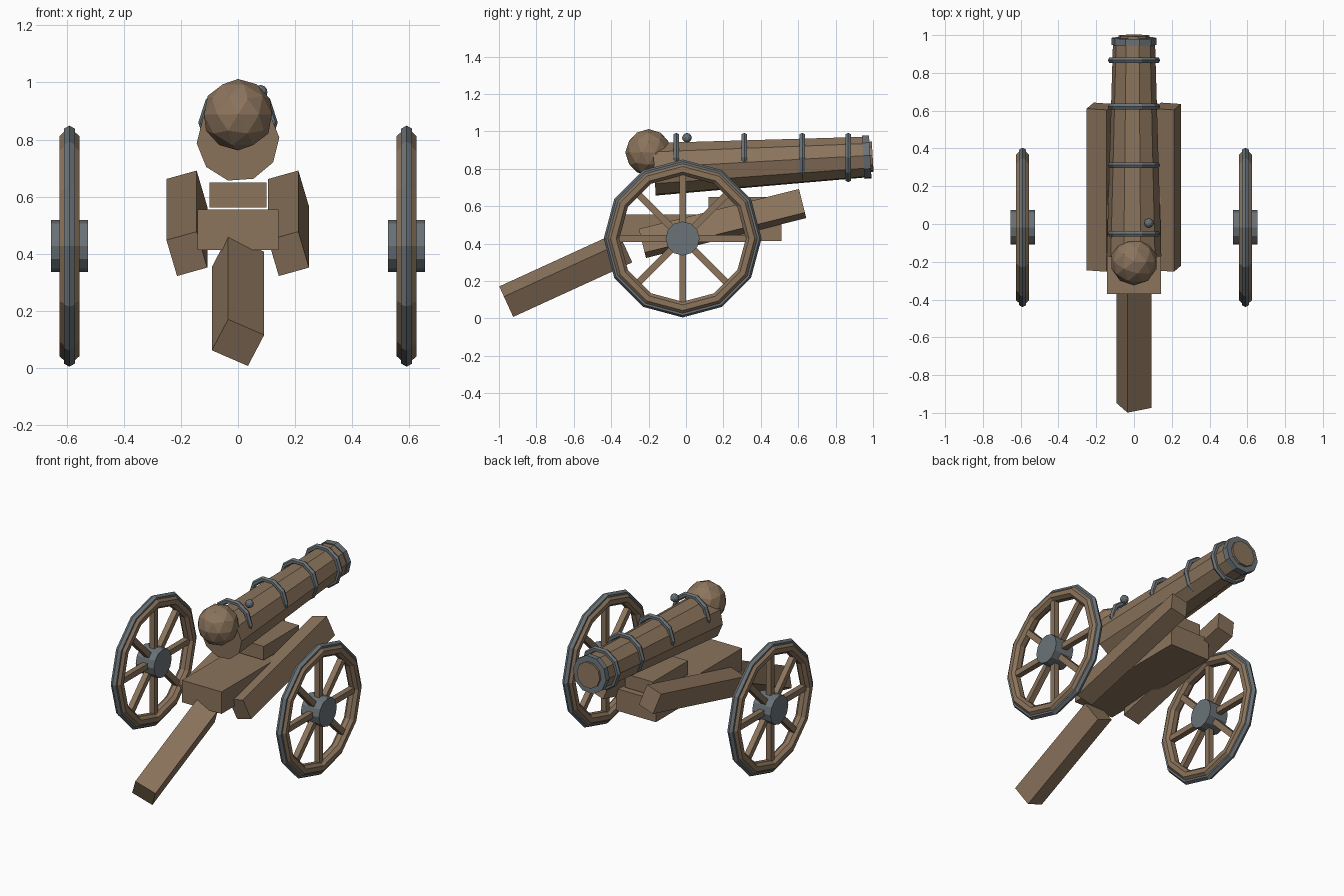
import bpy, bmesh
from math import cos, sin, pi, radians
from mathutils import Matrix, Euler, Vector

cube = bpy.data.objects.get("Cube")
if cube:
    bpy.data.objects.remove(cube, do_unlink=True)


def make_material(name, color):
    mat = bpy.data.materials.new(name)
    mat.use_nodes = True
    mat.diffuse_color = color
    mat.node_tree.nodes["Principled BSDF"].inputs["Base Color"].default_value = color
    return mat


WOOD = make_material("brown wood", (0.26, 0.175, 0.108, 1))
IRON = make_material("grey iron", (0.147, 0.172, 0.188, 1))


def finish(name, bm, mat, loc=(0, 0, 0), rot=(0, 0, 0)):
    bmesh.ops.recalc_face_normals(bm, faces=bm.faces)
    mesh = bpy.data.meshes.new(name)
    bm.to_mesh(mesh)
    bm.free()
    mesh.materials.append(mat)
    obj = bpy.data.objects.new(name, mesh)
    obj.location = loc
    obj.rotation_mode = 'YXZ'      # roll about the length first, then pitch
    obj.rotation_euler = rot
    bpy.context.collection.objects.link(obj)
    return obj


def box(name, size, loc, pitch=0, roll=0):
    bm = bmesh.new()
    bmesh.ops.create_cube(bm, size=1)
    bmesh.ops.scale(bm, vec=size, verts=bm.verts)
    return finish(name, bm, WOOD, loc, (radians(pitch), radians(roll), 0))


def ball(name, radius, loc, mat):
    bm = bmesh.new()
    bmesh.ops.create_icosphere(bm, subdivisions=2, radius=radius)
    return finish(name, bm, mat, loc)


def lathe(name, profile, sides, mat, loc, axis='Y', phase=0, pitch=0, ring=False):
    """Spin (along, radius) points round an axis; ring closes the profile."""
    bm = bmesh.new()
    loops = []
    for along, r in profile:
        loop = []
        for k in range(sides):
            a = radians(phase) + 2 * pi * k / sides
            c, s = r * cos(a), r * sin(a)
            loop.append(bm.verts.new((c, along, s) if axis == 'Y' else (along, c, s)))
        loops.append(loop)
    pairs = list(zip(loops, loops[1:]))
    if ring:
        pairs.append((loops[-1], loops[0]))
    else:
        bm.faces.new(loops[0])
        bm.faces.new(loops[-1])
    for p, q in pairs:
        for k in range(sides):
            n = (k + 1) % sides
            bm.faces.new((p[k], p[n], q[n], q[k]))
    return finish(name, bm, mat, loc, (radians(pitch), 0, 0))


def hex_section(radius, thick):
    return [(thick * sin(k * pi / 3), radius + thick * cos(k * pi / 3)) for k in range(6)]


# Barrel, muzzle and rounded breech
breech = (0, -0.17, 0.797)
TILT = 3.3
lathe("barrel", [(0, 0.145), (1.125, 0.112)], 10, WOOD, breech, phase=4, pitch=TILT)
lathe("muzzle_ring", [(1.12, 0.119), (1.157, 0.119)], 10, IRON, breech, phase=4, pitch=TILT)
lathe("muzzle_plug", [(1.1, 0.083), (1.17, 0.083)], 10, WOOD, breech, phase=4, pitch=TILT)
ball("breech_ball", 0.125, (0, -0.2, 0.887), WOOD)
ball("fuse_knob", 0.026, (0.078, 0.005, 0.965), IRON)

# Iron bands round the barrel
for i, y in enumerate((-0.052, 0.312, 0.622, 0.867)):
    lathe(f"barrel_band_{i + 1}", hex_section(0.122, 0.017), 10, IRON,
          (0, y, 0.86), ring=True)

# Carriage
box("carriage_bed", (0.284, 0.88, 0.142), (0, 0.07, 0.484))
box("barrel_rest", (0.2, 0.36, 0.088), (0, 0.3, 0.606))
for side, x in (("right", -0.179), ("left", 0.177)):
    box(f"{side}_cheek", (0.11, 0.883, 0.135), (x, 0.195, 0.507), pitch=14, roll=-16)
box("trail", (0.14, 0.7, 0.132), (0, -0.643, 0.235), pitch=24.6, roll=25.5)

# Wheels
RIM = [(-0.013, 0.405), (0.013, 0.405), (0.035, 0.385), (0.035, 0.355),
       (0.015, 0.338), (-0.015, 0.338), (-0.035, 0.355), (-0.035, 0.385)]
for side, x in (("right", -0.59), ("left", 0.59)):
    hub = (x, -0.018, 0.427)
    lathe(f"{side}_tyre", hex_section(0.4, 0.022), 12, IRON, hub, axis='X', ring=True)
    lathe(f"{side}_rim", RIM, 12, WOOD, hub, axis='X', ring=True)
    lathe(f"{side}_hub", [(-0.065, 0.091), (0.065, 0.091)], 12, IRON, hub, axis='X')
    bm = bmesh.new()
    for k in range(4):
        turn = Matrix.Rotation(k * pi / 4, 4, 'X')
        bmesh.ops.create_cube(bm, size=1, matrix=turn @ Matrix.Diagonal((0.036, 0.036, 0.7, 1)))
    finish(f"{side}_spokes", bm, WOOD, hub)
